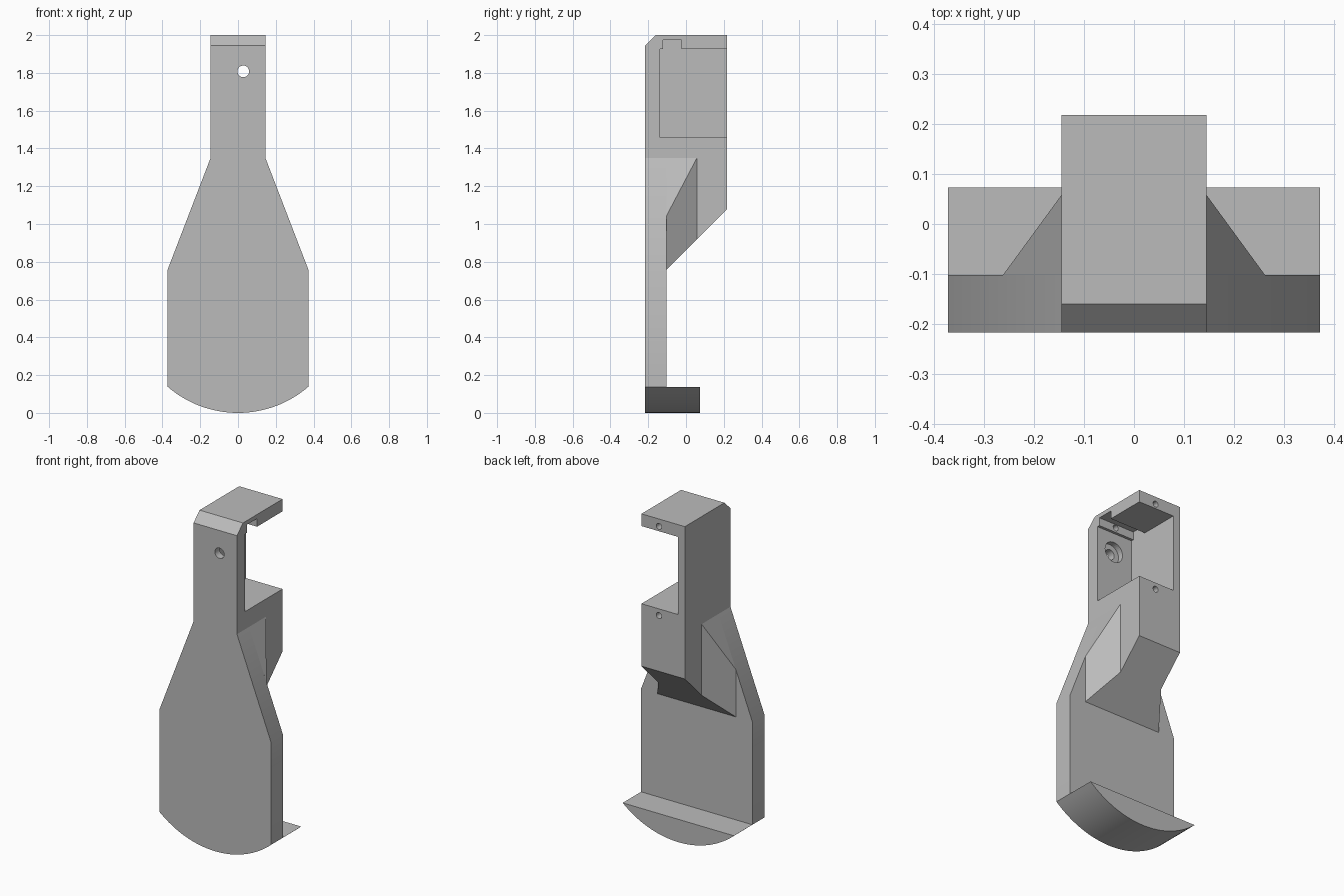
import bpy, bmesh, math
from mathutils import Vector, Matrix

old = bpy.data.objects.get("Cube")
if old:
    bpy.data.objects.remove(old, do_unlink=True)

GREY = (0.5, 0.5, 0.5, 1)
mat = bpy.data.materials.new("plain grey")
mat.use_nodes = True
mat.diffuse_color = GREY
mat.node_tree.nodes["Principled BSDF"].inputs["Base Color"].default_value = GREY


def add_object(name, bm):
    bmesh.ops.recalc_face_normals(bm, faces=bm.faces)
    mesh = bpy.data.meshes.new(name)
    bm.to_mesh(mesh)
    bm.free()
    mesh.materials.append(mat)
    ob = bpy.data.objects.new(name, mesh)
    bpy.context.collection.objects.link(ob)
    return ob


def extrude(name, points, direction):
    """Solid made by pushing a flat outline along a direction."""
    bm = bmesh.new()
    face = bm.faces.new([bm.verts.new(p) for p in points])
    moved = bmesh.ops.extrude_face_region(bm, geom=[face])["geom"]
    bmesh.ops.translate(bm, vec=direction,
                        verts=[v for v in moved if isinstance(v, bmesh.types.BMVert)])
    return add_object(name, bm)


def box(name, low, high):
    bm = bmesh.new()
    low, high = Vector(low), Vector(high)
    bmesh.ops.create_cube(bm, size=1, matrix=Matrix.Translation((low + high) / 2)
                          @ Matrix.Diagonal((*(high - low), 1)))
    return add_object(name, bm)


def rod(name, x, z, radius, y0, y1):
    bm = bmesh.new()
    bmesh.ops.create_cone(bm, cap_ends=True, segments=32, radius1=radius, radius2=radius,
                          depth=y1 - y0, matrix=Matrix.Translation((x, (y0 + y1) / 2, z))
                          @ Matrix.Rotation(math.pi / 2, 4, "X"))
    return add_object(name, bm)


FRONT, PLATE_BACK, LIP_BACK, BACK = -0.217, -0.102, 0.073, 0.218
HALF, NECK, RISE = 0.372, 0.145, 0.138
HOLE_X = 0.028

# Curved bottom edge shared by the plate and the lip
radius = (HALF ** 2 + RISE ** 2) / (2 * RISE)
sweep = math.asin(HALF / radius)
arc = [(radius * math.sin(a), radius * (1 - math.cos(a)))
       for a in (sweep * (i / 16 - 1) for i in range(33))]

# Front plate, narrowing to the neck
outline = arc + [(HALF, 0.76), (NECK, 1.35), (-NECK, 1.35), (-HALF, 0.76)]
plate = extrude("front_plate", [(x, FRONT, z) for x, z in outline],
                (0, PLATE_BACK - FRONT, 0))

# Lip standing out behind the bottom of the plate
lip = extrude("bottom_lip", [(x, PLATE_BACK, z) for x, z in arc],
              (0, LIP_BACK - PLATE_BACK, 0))

# Neck block with chamfered top and sloping underside
side = [(PLATE_BACK, 0.76), (BACK, 1.08), (BACK, 2), (-0.16, 2),
        (FRONT, 1.945), (FRONT, 1.35), (PLATE_BACK, 1.35)]
neck = extrude("neck_block", [(-NECK, y, z) for y, z in side], (2 * NECK, 0, 0))

# Wedge flanks beside the neck, mirrored
bm = bmesh.new()
for p in [(NECK, PLATE_BACK, 0.76), (NECK, PLATE_BACK, 1.35), (NECK, 0.058, 1.35),
          (NECK, 0.058, 0.92), (0.262, PLATE_BACK, 0.76), (0.262, PLATE_BACK, 1.046)]:
    bm.verts.new(p)
bmesh.ops.convex_hull(bm, input=bm.verts)
bmesh.ops.dissolve_limit(bm, angle_limit=0.02, verts=bm.verts, edges=bm.edges)
flanks = add_object("neck_flanks", bm)
flanks.modifiers.new("Mirror", "MIRROR")

# Pocket open to one side and the back, its ceiling groove, and the screw holes
cutters = [
    box("pocket_cutter", (-0.098, -0.138, 1.457), (0.3, 0.4, 1.926)),
    box("groove_cutter", (-0.098, -0.122, 1.85), (0.3, -0.025, 1.975)),
    rod("front_hole_cutter", HOLE_X, 1.808, 0.031, -0.3, 0),
    rod("counterbore_cutter", HOLE_X, 1.808, 0.062, -0.172, 0),
    rod("top_hole_cutter", HOLE_X, 1.955, 0.018, -0.16, 0.3),
    rod("lower_hole_cutter", HOLE_X, 1.417, 0.018, 0.08, 0.3),
]
for cutter in cutters:
    mod = neck.modifiers.new(cutter.name, "BOOLEAN")
    mod.operation = "DIFFERENCE"
    mod.solver = "EXACT"
    mod.object = cutter
    cutter.hide_render = True
    cutter.hide_set(True)

# Smooth the rounded faces, keep the corners sharp
bpy.ops.object.select_all(action="DESELECT")
for ob in (plate, lip, neck, flanks):
    ob.select_set(True)
bpy.context.view_layer.objects.active = plate
bpy.ops.object.shade_smooth_by_angle(angle=math.radians(30))
